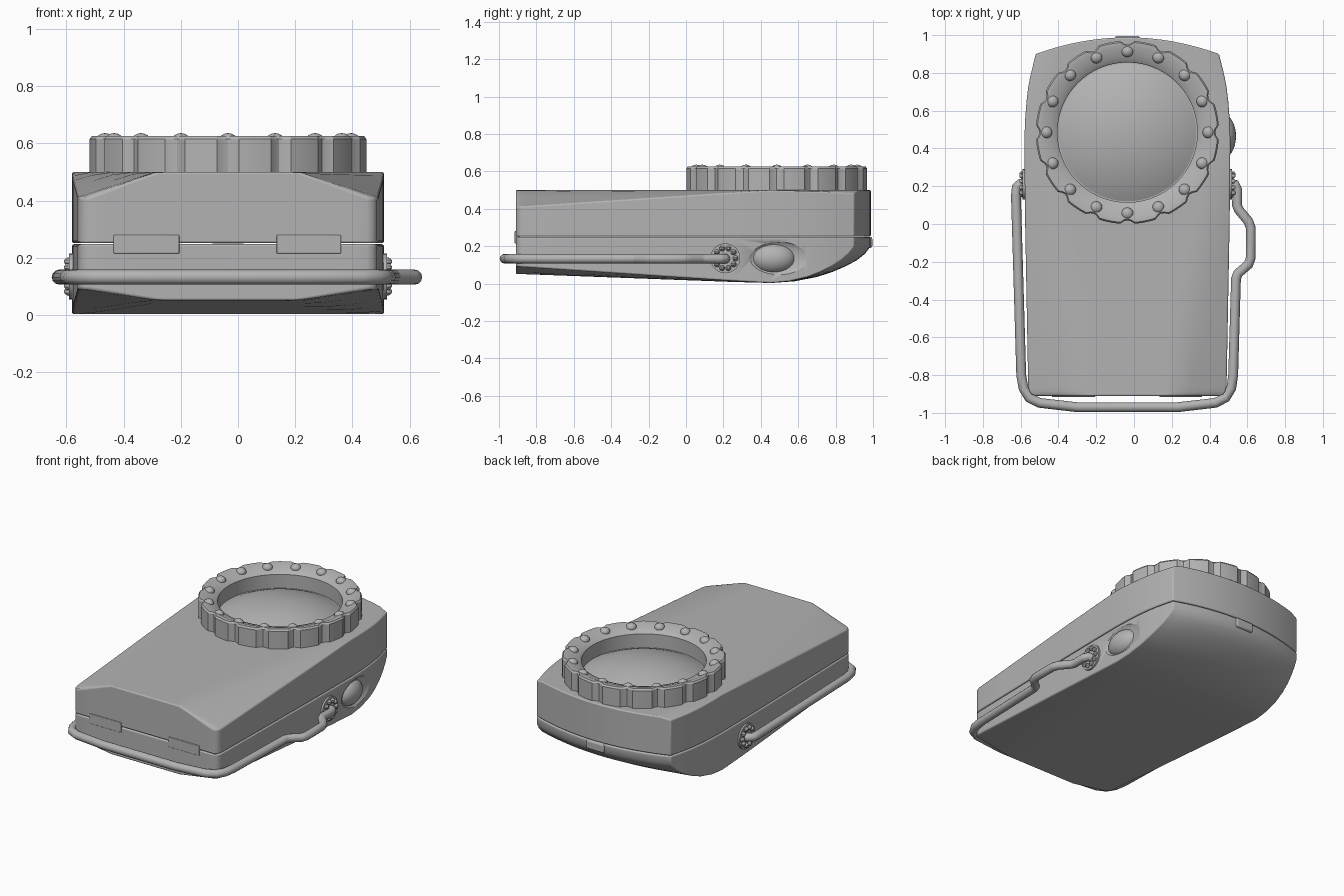
import bpy, bmesh, math
from mathutils import Vector

if "Cube" in bpy.data.objects:
    bpy.data.objects.remove(bpy.data.objects["Cube"])

CX = -0.035          # body centre line
LENS_Y = 0.485

grey = bpy.data.materials.new("plain grey")
grey.diffuse_color = (0.45, 0.45, 0.45, 1)
grey.use_nodes = True
grey.node_tree.nodes["Principled BSDF"].inputs["Base Color"].default_value = grey.diffuse_color


def lerp(x, pts):
    if x <= pts[0][0]:
        return pts[0][1]
    for (a, p), (b, q) in zip(pts, pts[1:]):
        if x <= b:
            return p + (q - p) * (x - a) / (b - a)
    return pts[-1][1]


def finish(bm, name, angle=35, bevel=0):
    bmesh.ops.recalc_face_normals(bm, faces=bm.faces)
    me = bpy.data.meshes.new(name)
    bm.to_mesh(me)
    bm.free()
    ob = bpy.data.objects.new(name, me)
    bpy.context.collection.objects.link(ob)
    me.materials.append(grey)
    if bevel:
        m = ob.modifiers.new("bevel", 'BEVEL')
        m.width, m.segments, m.limit_method = bevel, 3, 'ANGLE'
        m.angle_limit = math.radians(40)
    bpy.ops.object.select_all(action='DESELECT')
    ob.select_set(True)
    bpy.context.view_layer.objects.active = ob
    bpy.ops.object.shade_smooth_by_angle(angle=math.radians(angle))
    return ob


def box(name, x0, x1, y0, y1, z0, z1, bevel):
    bm = bmesh.new()
    bmesh.ops.create_cube(bm, size=1)
    for v in bm.verts:
        v.co = ((x0 + x1) / 2 + v.co.x * (x1 - x0), (y0 + y1) / 2 + v.co.y * (y1 - y0),
                (z0 + z1) / 2 + v.co.z * (z1 - z0))
    return finish(bm, name, bevel=bevel)


def ball(bm, loc, size, seg=16):
    res = bmesh.ops.create_uvsphere(bm, u_segments=seg, v_segments=seg // 2, radius=1)
    for v in res["verts"]:
        v.co = Vector(loc) + Vector([a * b for a, b in zip(v.co, size)])


# Body shells: sections along y, with a bowed rear end and tapered front
WIDTH = [(-.91, .485), (-.903, .507), (-.885, .52), (-.86, .525), (.1, .543), (.45, .545),
         (.6, .54), (.75, .522), (.9, .485)]
SECTIONS = [-.91, -.903, -.885, -.86, -.6, -.3, 0, .25, .45, .55, .65, .72, .78, .83, .87, .9]
US = [i / 8 for i in range(-8, 9)]


def flat_half(s, w):
    t = min(1, max(0, (s + .9) / 1.35))
    return t, .25 + (w - .26) * t


def top_z(x, s, w):
    t, f = flat_half(s, w)
    drop = .09 * (1 - t) + .015 * max(0, (s - .45) / .45)
    return .5 - drop * max(0, (abs(x) - f) / (w - f))


def bottom_z(x, s, w):
    t, f = flat_half(s, w)
    base = lerp(s, [(-.91, .052), (.35, .005), (.47, .003), (.55, .012), (.65, .035),
                    (.72, .062), (.78, .093), (.83, .125), (.87, .16), (.9, .2)])
    return base + .04 * (1 - t) * max(0, (abs(x) - f) / (w - f))


def shell(name, upper, lower, bevel):
    bm = bmesh.new()
    rings = []
    for s in SECTIONS:
        w = lerp(s, WIDTH)
        bow = .088 * min(1, max(0, (s - .4) / .45))
        pts = [(u * w, s + bow * (1 - u * u)) for u in US]
        ring = [bm.verts.new((CX + x, y, upper(x, s, w))) for x, y in pts]
        ring += [bm.verts.new((CX + x, y, lower(x, s, w))) for x, y in reversed(pts)]
        rings.append(ring)
    n = len(rings[0])
    for a, b in zip(rings, rings[1:]):
        for i in range(n):
            j = (i + 1) % n
            bm.faces.new((a[i], a[j], b[j], b[i]))
    for r in (rings[0], rings[-1]):
        for i in range(n // 2 - 1):
            bm.faces.new((r[i], r[i + 1], r[n - 2 - i], r[n - 1 - i]))
    return finish(bm, name, 40, bevel)


shell("upper_shell", top_z, lambda x, s, w: .252, .014)
lower = shell("lower_shell", lambda x, s, w: .248, bottom_z, .014)

# Recess for the side switch
bm = bmesh.new()
ball(bm, (CX + .55, .505, .135), (.03, .165, .09), 32)
cutter = finish(bm, "switch_recess_cutter")
cutter.hide_render = True
cutter.hide_viewport = True
cut = lower.modifiers.new("recess", 'BOOLEAN')
cut.operation, cut.object, cut.solver = 'DIFFERENCE', cutter, 'EXACT'

# Sliding switch knob
bm = bmesh.new()
ball(bm, (CX + .5, .465, .135), (.075, .12, .083), 32)
finish(bm, "switch_knob")

# Lens ring with grip grooves
bm = bmesh.new()
N = 16
SEG = N * 10
loops = []
for i in range(SEG):
    a = math.tau * i / SEG
    k = min(i % 10, 10 - i % 10)
    R = .485 - (.02, .014, 0, 0, 0, 0)[k]
    prof = [(R, .45), (R, .615), (R - .008, .626), (.452, .626), (.41, .608),
            (.378, .598), (.37, .59), (.37, .45)]
    loops.append([bm.verts.new((CX + r * math.sin(a), LENS_Y + r * math.cos(a), z)) for r, z in prof])
for i in range(SEG):
    a, b = loops[i], loops[(i + 1) % SEG]
    for j in range(8):
        bm.faces.new((a[j], b[j], b[(j + 1) % 8], a[(j + 1) % 8]))
finish(bm, "lens_ring", 30)

# Small nubs on top of the ring
bm = bmesh.new()
for i in range(N):
    a = math.tau * i / N
    ball(bm, (CX + .43 * math.sin(a), LENS_Y + .43 * math.cos(a), .61), (.032, .032, .026))
finish(bm, "ring_nubs")

# Domed lens glass
bm = bmesh.new()
prev = None
for j in range(13):
    r = .372 * (1 - j / 12)
    z = .588 - .8 + math.sqrt(.64 - r * r)
    if j == 12:
        c = bm.verts.new((CX, LENS_Y, z))
        for i in range(64):
            bm.faces.new((prev[i], prev[(i + 1) % 64], c))
        break
    cur = [bm.verts.new((CX + r * math.cos(math.tau * i / 64), LENS_Y + r * math.sin(math.tau * i / 64), z))
           for i in range(64)]
    if prev:
        for i in range(64):
            k = (i + 1) % 64
            bm.faces.new((prev[i], prev[k], cur[k], cur[i]))
    prev = cur
finish(bm, "lens_glass")

# Front hinges and rear latch
for side, x0, x1 in (("left", -.435, -.205), ("right", .135, .36)):
    box("hinge_" + side, x0, x1, -.916, -.89, .215, .28, .004)
box("rear_latch", -.1, .03, .95, .996, .19, .25, .012)

# Handle pivots: washer with a ring of rivets
for side, sx in (("left", -1), ("right", 1)):
    bm = bmesh.new()
    res = bmesh.ops.create_cone(bm, cap_ends=True, segments=32, radius1=.08, radius2=.08, depth=.03)
    for v in res["verts"]:
        v.co = (CX + sx * (.54 + v.co.z), .21 + v.co.x, .135 + v.co.y)
    for i in range(10):
        a = math.tau * i / 10
        ball(bm, (CX + sx * .556, .21 + .055 * math.cos(a), .135 + .055 * math.sin(a)), (.018, .015, .015), 10)
    finish(bm, "pivot_" + side)

# Wire handle
path = [(-.55, .215), (-.6, .215), (-.622, .195), (-.625, .15), (-.597, -.8), (-.585, -.87), (-.555, -.92),
        (-.5, -.947), (-.3, -.97), (.23, -.97), (.43, -.947), (.485, -.92), (.515, -.87),
        (.525, -.8), (.54, -.29), (.55, -.262), (.605, -.215), (.618, -.18), (.618, -.02), (.605, .015),
        (.555, .075), (.545, .1), (.547, .18), (.535, .21), (.48, .215)]
cu = bpy.data.curves.new("wire_handle", 'CURVE')
cu.dimensions = '3D'
cu.bevel_depth, cu.bevel_resolution, cu.use_fill_caps = .026, 4, True
sp = cu.splines.new('POLY')
sp.points.add(len(path) - 1)
for p, (x, y) in zip(sp.points, path):
    p.co = (x, y, .133, 1)
    p.radius = 1
sp.use_smooth = True
cu.materials.append(grey)
bpy.context.collection.objects.link(bpy.data.objects.new("wire_handle", cu))
